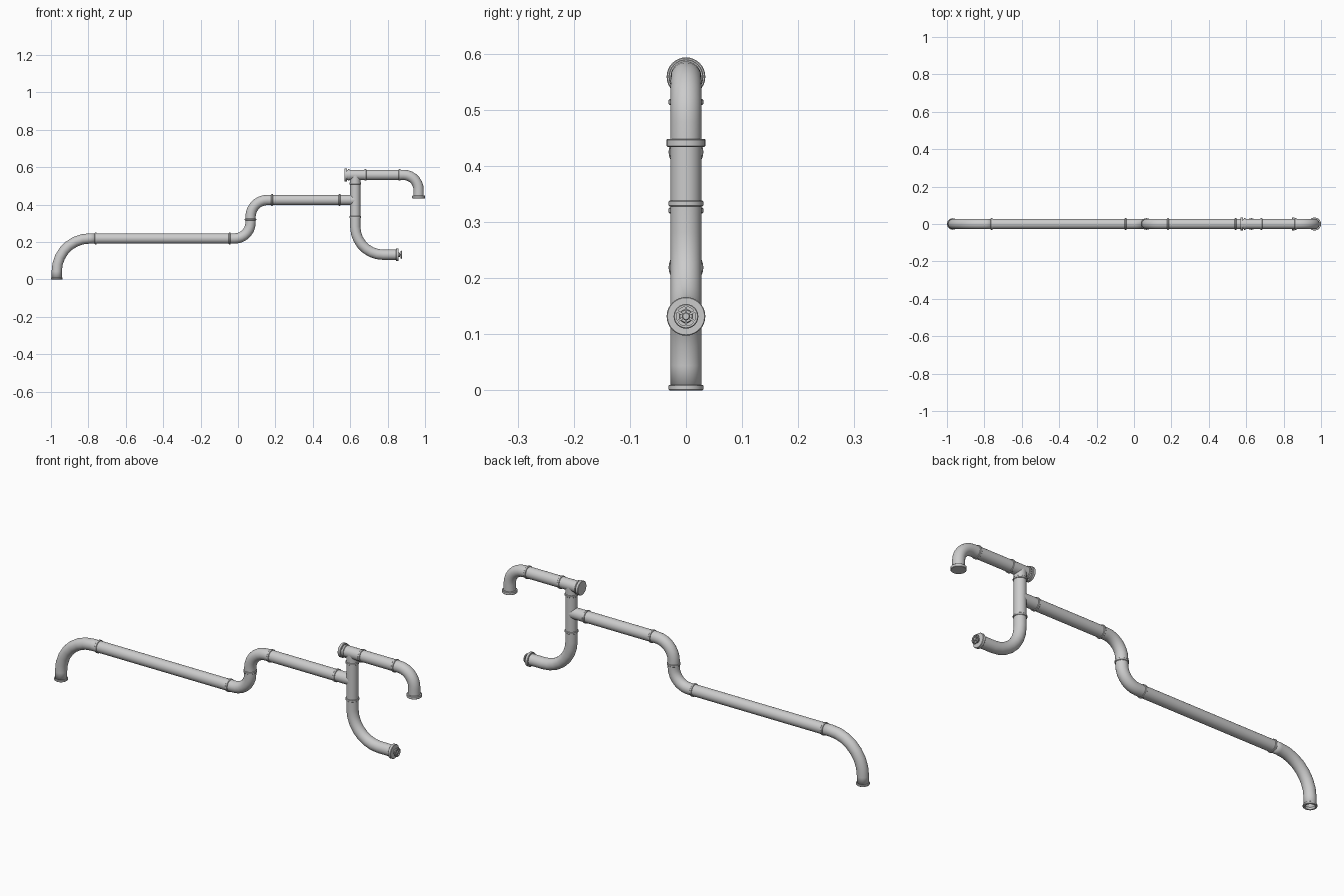
import bpy, bmesh, math
from mathutils import Vector, Matrix

if "Cube" in bpy.data.objects:
    bpy.data.objects.remove(bpy.data.objects["Cube"])

R, RING, BIG, SIDES = 0.0275, 0.031, 0.0345, 32


def finish(bm, name):
    bmesh.ops.remove_doubles(bm, verts=bm.verts, dist=1e-6)
    bmesh.ops.recalc_face_normals(bm, faces=bm.faces)
    me = bpy.data.meshes.new(name)
    bm.to_mesh(me)
    bm.free()
    ob = bpy.data.objects.new(name, me)
    bpy.context.collection.objects.link(ob)
    bpy.ops.object.select_all(action='DESELECT')
    bpy.context.view_layer.objects.active = ob
    ob.select_set(True)
    bpy.ops.object.shade_smooth_by_angle(angle=math.radians(35))
    return ob


def tube(name, pts, bend=0.0, segs=7, cap=True):
    """Round pipe along an xz path; a middle point is rounded by the bend radius."""
    p = [Vector((x, 0, z)) for x, z in pts]
    st = [(p[0], (p[1] - p[0]).normalized())]
    for a, b, c in zip(p, p[1:], p[2:]):
        u, v = (b - a).normalized(), (c - b).normalized()
        o = b - u * bend + v * bend
        for i in range(segs + 1):
            t = math.pi / 2 * i / segs
            st.append((o - v * bend * math.cos(t) + u * bend * math.sin(t),
                       u * math.cos(t) + v * math.sin(t)))
    st.append((p[-1], (p[-1] - p[-2]).normalized()))
    bm = bmesh.new()
    Y, loops = Vector((0, 1, 0)), []
    for q, d in st:
        n = d.cross(Y)
        loops.append([bm.verts.new(q + R * (math.cos(k * math.tau / SIDES) * n
                      + math.sin(k * math.tau / SIDES) * Y)) for k in range(SIDES)])
    for a, b in zip(loops, loops[1:]):
        for k in range(SIDES):
            j = (k + 1) % SIDES
            bm.faces.new((a[k], a[j], b[j], b[k]))
    if cap:
        bm.faces.new(loops[0])
        bm.faces.new(loops[-1])
    return finish(bm, name)


def lathe(name, x, z, axis, profile):
    """Revolve (radius, offset) points about the x or z axis at (x, z)."""
    bm = bmesh.new()
    vs = [bm.verts.new((r, 0, h)) for r, h in profile]
    es = [bm.edges.new(e) for e in zip(vs, vs[1:])]
    bmesh.ops.spin(bm, geom=vs + es, cent=(0, 0, 0), axis=(0, 0, 1),
                   angle=math.tau, steps=SIDES, use_duplicate=False)
    m = Matrix.Rotation(math.pi / 2, 4, 'Y') if axis == 'x' else Matrix()
    bm.transform(Matrix.Translation((x, 0, z)) @ m)
    return finish(bm, name)


def ring(name, x, z, axis, r=RING, w=0.010, inner=0.022):
    h, c = w / 2, 0.0015
    return lathe(name, x, z, axis, [(inner, -h), (r - c, -h), (r, c - h), (r, h - c),
                                    (r - c, h), (inner, h), (inner, -h)])


def disc(name, x, z, axis, r, w):
    h, c = w / 2, 0.0015
    return lathe(name, x, z, axis, [(0, -h), (r - c, -h), (r, c - h), (r, h - c),
                                    (r - c, h), (0, h)])


XL, XM, XV, XF = -0.969, 0.067, 0.627, 0.9655
ZL, ZM, ZT, ZD = 0.219, 0.425, 0.559, 0.132

# Pipe runs and elbows
inlet = tube("inlet_elbow", [(XL, 0.001), (XL, ZL), (-0.76, ZL)], 0.175, cap=False)
wall = inlet.modifiers.new("wall", 'SOLIDIFY')
wall.thickness, wall.offset = 0.005, -1
tube("lower_pipe", [(-0.76, ZL), (-0.045, ZL)])
tube("riser_lower_elbow", [(-0.045, ZL), (XM, ZL), (XM, 0.32)], 0.085)
tube("riser_upper_elbow", [(XM, 0.32), (XM, ZM), (0.18, ZM)], 0.09)
tube("middle_pipe", [(0.18, ZM), (0.543, ZM)])
tube("tee_branch", [(0.543, ZM), (XV, ZM)])
tube("tee_column", [(XV, 0.333), (XV, ZT)])
tube("drain_elbow", [(XV, 0.333), (XV, ZD), (0.85, ZD)], 0.15)
tube("top_tee", [(0.575, ZT), (0.681, ZT)])
tube("top_pipe", [(0.681, ZT), (0.862, ZT)])
tube("spout_elbow", [(0.862, ZT), (XF, ZT), (XF, 0.438)], 0.08)

# Joint collars
for i, (x, z, a) in enumerate([(XL, 0.005, 'z'), (-0.761, ZL, 'x'), (-0.045, ZL, 'x'),
                               (XM, 0.3205, 'z'), (0.182, ZM, 'x'), (0.543, ZM, 'x'),
                               (XV, 0.333, 'z'), (XV, 0.514, 'z'), (0.681, ZT, 'x'),
                               (0.864, ZT, 'x')]):
    ring(f"collar_{i + 1}", x, z, a)

# End flanges and caps
disc("spout_flange", XF, 0.441, 'z', BIG, 0.014)
disc("top_end_cap", 0.576, ZT, 'x', BIG, 0.014)
ring("top_end_collar", 0.592, ZT, 'x')
disc("valve_flange", 0.852, ZD, 'x', BIG, 0.014)

# Valve with stem and spoked hand wheel
disc("valve_bonnet", 0.861, ZD, 'x', 0.012, 0.008)
disc("valve_stem", 0.868, ZD, 'x', 0.004, 0.020)
ring("wheel_rim", 0.873, ZD, 'x', r=0.022, w=0.006, inner=0.017)
disc("wheel_hub", 0.874, ZD, 'x', 0.007, 0.008)
bm = bmesh.new()
for k in range(6):
    m = (Matrix.Translation((0.873, 0, ZD)) @ Matrix.Rotation(k * math.tau / 6, 4, 'X')
         @ Matrix.Translation((0, 0, 0.012)) @ Matrix.Diagonal((0.004, 0.004, 0.014, 1)))
    bmesh.ops.create_cube(bm, size=1, matrix=m)
finish(bm, "wheel_spokes")
